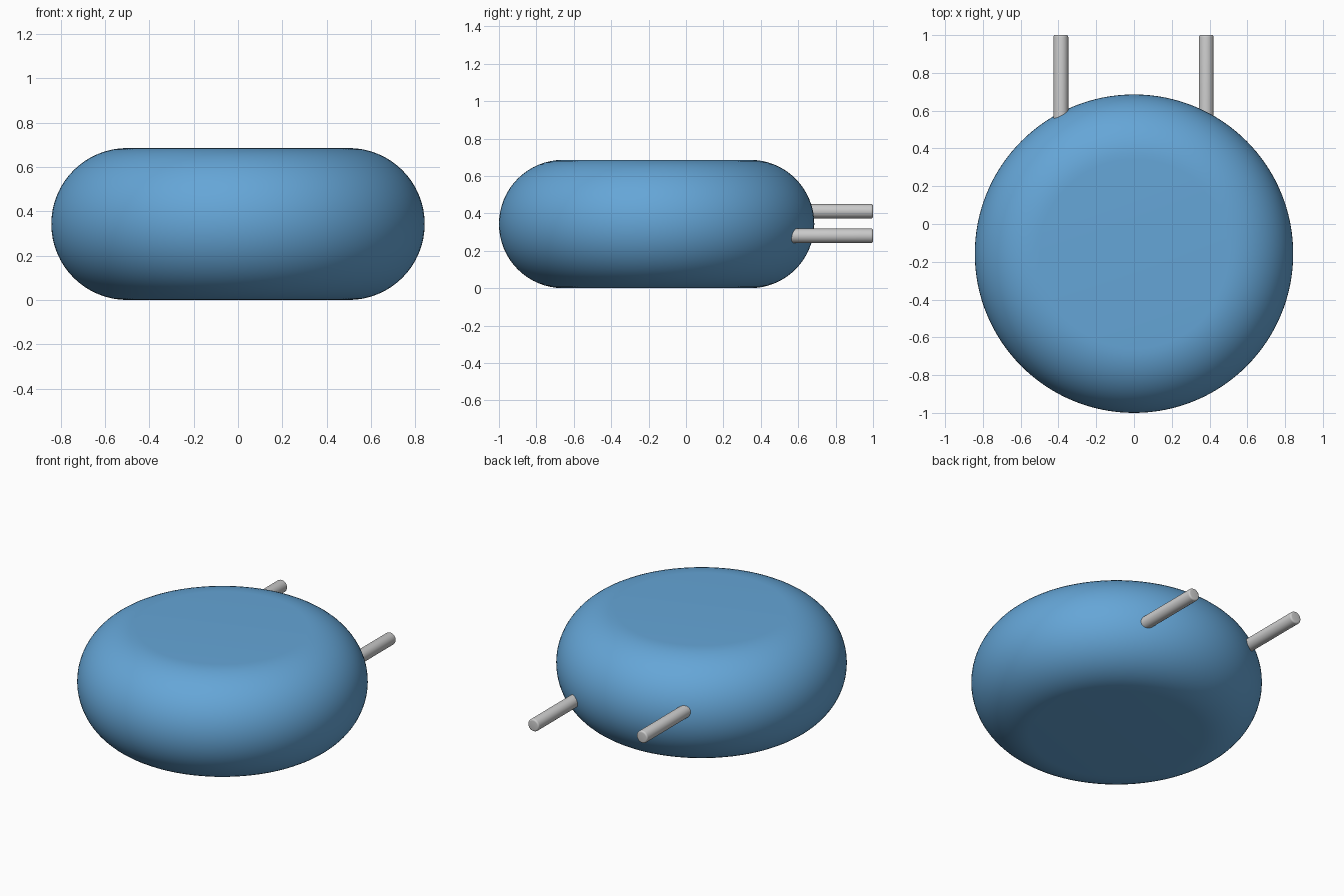
import bpy, bmesh, math
from mathutils import Matrix, Vector

if "Cube" in bpy.data.objects:
    bpy.data.objects.remove(bpy.data.objects["Cube"])

R, H, CY = 0.843, 0.686, -0.157
F = H / 2  # rim rounding radius


def finish(bm, name, angle):
    bmesh.ops.recalc_face_normals(bm, faces=bm.faces)
    me = bpy.data.meshes.new(name)
    bm.to_mesh(me)
    bm.free()
    ob = bpy.data.objects.new(name, me)
    bpy.context.collection.objects.link(ob)
    bpy.ops.object.select_all(action='DESELECT')
    ob.select_set(True)
    bpy.context.view_layer.objects.active = ob
    bpy.ops.object.shade_smooth_by_angle(angle=math.radians(angle))
    return ob


def lathe(name, profile, matrix, steps, angle=30):
    # spin an (r, z) profile about z, then place it
    bm = bmesh.new()
    vs = [bm.verts.new((r, 0, z)) for r, z in profile]
    es = [bm.edges.new(p) for p in zip(vs, vs[1:])]
    bmesh.ops.spin(bm, geom=vs + es, cent=(0, 0, 0), axis=(0, 0, 1),
                   angle=math.tau, steps=steps, use_merge=True)
    bmesh.ops.remove_doubles(bm, verts=bm.verts, dist=1e-5)
    bm.transform(matrix)
    return finish(bm, name, angle)


# round capacitor-like body with a fully rounded rim
arc = [(R - F + F * math.cos(a), F + F * math.sin(a))
       for a in (math.pi * (i / 32 - 0.5) for i in range(33))]
body = lathe("body", [(0, 0)] + arc + [(0, H)],
             Matrix.Translation((0, CY, 0)), 128)
mat = bpy.data.materials.new("blue")
mat.diffuse_color = (0.13, 0.38, 0.68, 1)
mat.use_nodes = True
mat.node_tree.nodes["Principled BSDF"].inputs["Base Color"].default_value = mat.diffuse_color
body.data.materials.append(mat)

# two staggered straight leads with softened tips
r, b, y0 = 0.039, 0.01, 0.45
L = 1.0 - y0
tip = [(r - b + b * math.cos(a), L - b + b * math.sin(a))
       for a in (math.pi / 2 * i / 4 for i in range(5))]
for name, x, z in (("left_lead", -0.387, 0.411), ("right_lead", 0.382, 0.28)):
    lathe(name, [(0, 0), (r, 0)] + tip + [(0, L)],
          Matrix.Translation((x, y0, z)) @ Matrix.Rotation(-math.pi / 2, 4, 'X'), 32)
